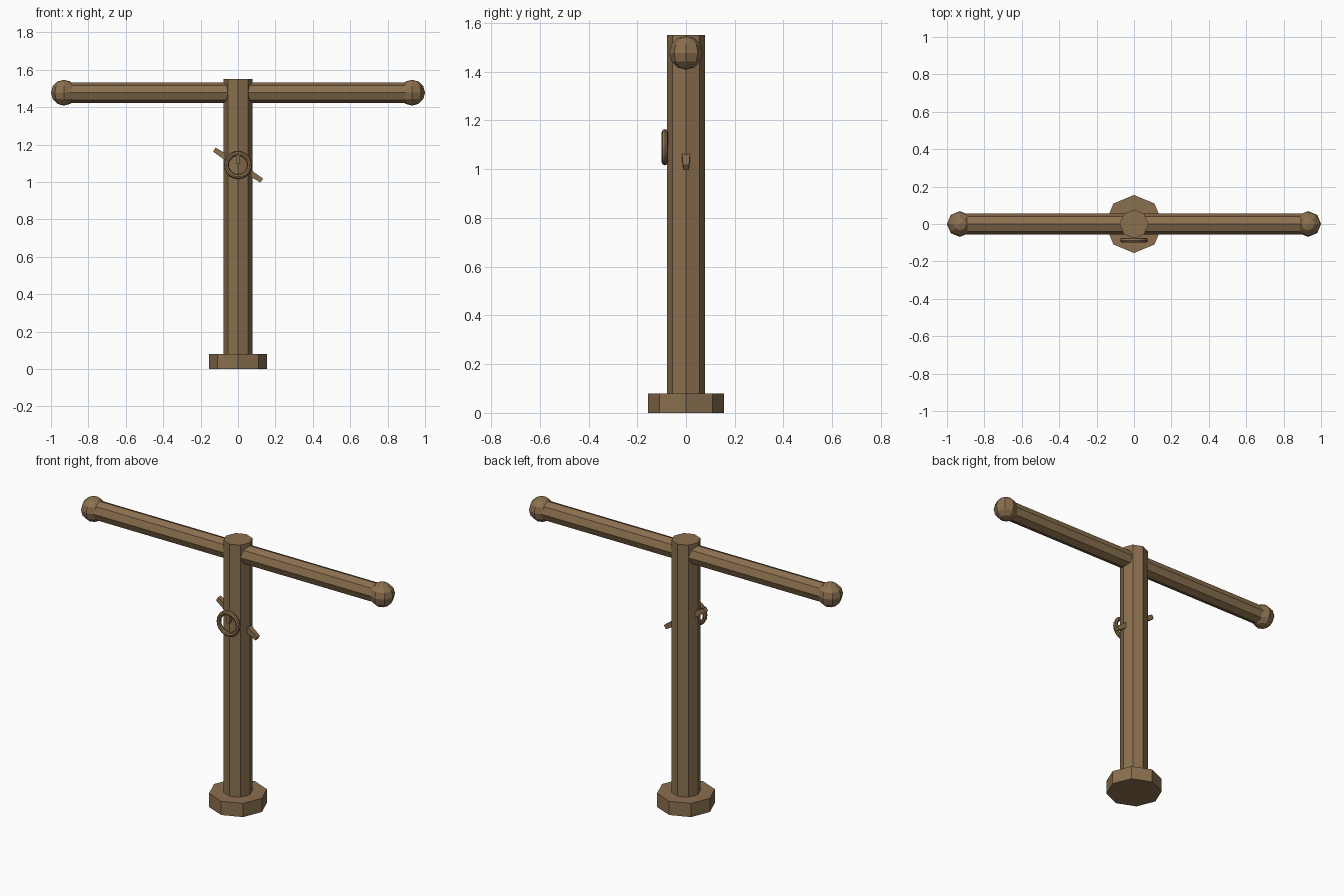
import bpy
from math import pi, sqrt
from mathutils import Vector

if "Cube" in bpy.data.objects:
    bpy.data.objects.remove(bpy.data.objects["Cube"])

wood = bpy.data.materials.new("brown wood")
wood.use_nodes = True
WOOD = (0.258, 0.162, 0.078, 1)
wood.diffuse_color = WOOD
wood.node_tree.nodes["Principled BSDF"].inputs["Base Color"].default_value = WOOD


def finish(name):
    obj = bpy.context.object
    obj.name = name
    obj.data.materials.append(wood)
    return obj


def rod(name, start, end, r1, r2, sides=8, spin=0):
    """Straight, optionally tapered prism between two points."""
    a, b = Vector(start), Vector(end)
    bpy.ops.mesh.primitive_cone_add(vertices=sides, radius1=r1, radius2=r2,
                                    depth=(b - a).length, location=(a + b) / 2)
    obj = finish(name)
    tilt = Vector((0, 0, 1)).rotation_difference(b - a)
    bpy.context.view_layer.update()
    obj.rotation_mode = "QUATERNION"
    obj.rotation_quaternion = tilt
    if spin:
        from mathutils import Matrix
        obj.data.transform(Matrix.Rotation(spin, 4, "Z"))
    return obj


BAR_Z = 1.477
RING_Z = 1.09

# Upright post on its octagonal foot
rod("foot", (0, 0, 0), (0, 0, 0.08), 0.155, 0.155)
rod("post", (0, 0, 0.08), (0, 0, 1.55), 0.077, 0.077)

# Crossbar with a ball on each end
rod("crossbar", (-0.93, 0, BAR_Z), (0.93, 0, BAR_Z), 0.055, 0.055)
for side, label in ((1, "left"), (-1, "right")):
    bpy.ops.mesh.primitive_uv_sphere_add(segments=8, ring_count=6, radius=0.069,
                                         location=(side * 0.931, 0, BAR_Z))
    finish(label + "_end_ball")
    # Slanted square peg sticking out of the post
    rod(label + "_peg", (0, 0, RING_Z), (side * 0.127, 0, RING_Z - side * 0.083),
        0.02 * sqrt(2), 0.0125 * sqrt(2), sides=4, spin=pi / 4)

# Ring hanging on the front, with its small staple
bpy.ops.mesh.primitive_torus_add(major_segments=20, minor_segments=8,
                                 major_radius=0.062, minor_radius=0.0125,
                                 location=(0, -0.087, RING_Z), rotation=(pi / 2, 0, 0))
finish("ring")
bpy.ops.object.shade_smooth_by_angle()
bpy.ops.mesh.primitive_cube_add(size=1, location=(0, -0.08, 1.119))
finish("ring_staple").scale = (0.024, 0.03, 0.045)
